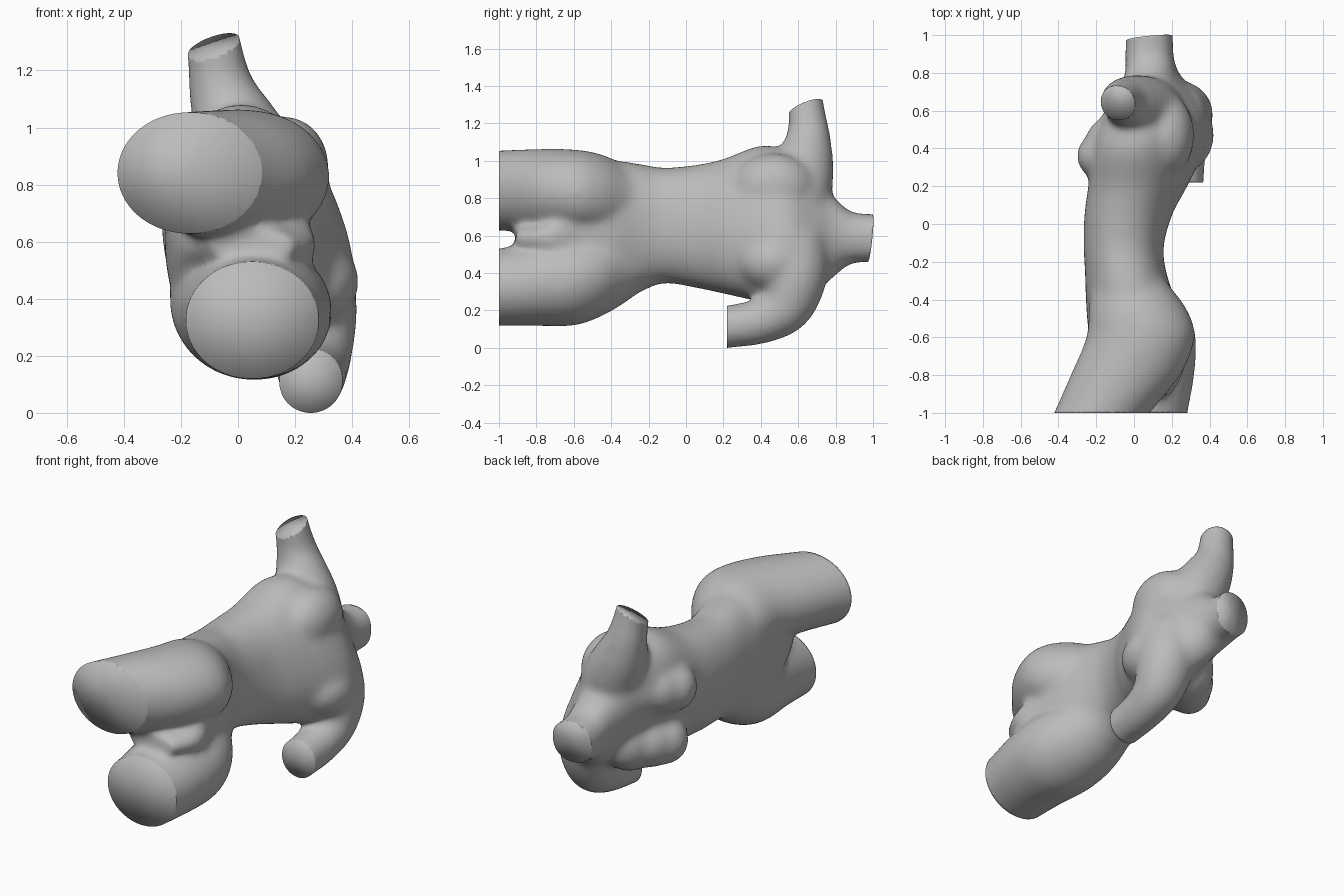
import bpy, bmesh, math
from mathutils import Vector, Matrix

if "Cube" in bpy.data.objects:
    bpy.data.objects.remove(bpy.data.objects["Cube"])

bm = bmesh.new()
N = 32


def spline(rows, steps=6):
    """Catmull-Rom interpolation of section rows."""
    out = []
    for i in range(len(rows) - 1):
        p = [rows[max(0, min(len(rows) - 1, i + k))] for k in (-1, 0, 1, 2)]
        for s in range(steps):
            t = s / steps
            out.append([0.5 * (2 * b + (c - a) * t + (2 * a - 5 * b + 4 * c - d) * t * t
                               + (3 * b - a - 3 * c + d) * t ** 3) for a, b, c, d in zip(*p)])
    return out + [list(rows[-1])]


def skin(rings):
    vs = [[bm.verts.new(p) for p in r] for r in rings]
    for a, b in zip(vs, vs[1:]):
        for i in range(N):
            j = (i + 1) % N
            bm.faces.new((a[i], a[j], b[j], b[i]))
    bm.faces.new(vs[0][::-1])
    bm.faces.new(vs[-1])


def body(rows, power=1.0):
    """Loft of (super)ellipses across y: y, cx, cz, rx, rz, tilt in degrees."""
    rings = []
    for y, cx, cz, rx, rz, tilt in spline(rows):
        t = math.radians(tilt)
        ring = []
        for i in range(N):
            a = 2 * math.pi * i / N
            c, s = math.cos(a), math.sin(a)
            u = rx * math.copysign(abs(c) ** power, c)
            w = rz * math.copysign(abs(s) ** power, s)
            ring.append((cx + u * math.cos(t) - w * math.sin(t), y,
                         cz + u * math.sin(t) + w * math.cos(t)))
        rings.append(ring)
    skin(rings)


def limb(rows):
    """Round tube along a path: x, y, z, radius."""
    pts = spline(rows)
    rings = []
    for i, (x, y, z, r) in enumerate(pts):
        d = Vector(pts[min(i + 1, len(pts) - 1)][:3]) - Vector(pts[max(i - 1, 0)][:3])
        d.normalize()
        u = d.cross(Vector((1, 0, 0))).normalized()
        v = d.cross(u)
        rings.append([Vector((x, y, z)) + r * (u * math.cos(2 * math.pi * k / N)
                      + v * math.sin(2 * math.pi * k / N)) for k in range(N)])
    skin(rings)


def ball(c, r):
    m = Matrix.Translation(c) @ Matrix.Diagonal((*r, 1))
    bmesh.ops.create_uvsphere(bm, u_segments=32, v_segments=16, radius=1, matrix=m)


# torso and neck
body([(-.91, .05, .585, .15, .06, 0), (-.75, .04, .588, .235, .11, 0),
      (-.58, .0, .60, .24, .29, 0), (-.40, -.02, .61, .235, .385, 0),
      (-.25, -.045, .64, .215, .345, 0), (-.12, -.055, .655, .212, .31, 2),
      (.05, -.03, .65, .23, .33, 7), (.20, .02, .65, .25, .365, 14),
      (.40, .08, .665, .265, .43, 20), (.55, .12, .645, .24, .425, 24),
      (.68, .12, .61, .185, .34, 25), (.78, .10, .595, .142, .23, 15),
      (.88, .082, .59, .13, .142, 0), (1.0, .083, .587, .125, .13, 0),
      (1.1, .083, .587, .125, .13, 0)], .9)
# upper and lower thighs with buttocks
body([(-.15, -.04, .76, .13, .13, 0), (-.30, -.025, .79, .195, .175, 0),
      (-.45, .02, .815, .26, .22, 0),
      (-.60, .035, .83, .288, .232, 0), (-.80, -.045, .838, .292, .226, 0),
      (-1.0, -.17, .842, .255, .215, 0), (-1.1, -.23, .84, .245, .21, 0)])
body([(-.15, -.04, .51, .13, .13, 0), (-.30, -.025, .44, .195, .18, 0),
      (-.45, .02, .39, .26, .22, 0),
      (-.60, .05, .362, .278, .243, 0), (-.80, .06, .345, .26, .228, 0),
      (-1.0, .05, .325, .235, .207, 0), (-1.1, .045, .325, .23, .205, 0)])
# raised arm and hanging arm
limb([(.13, .57, .70, .17), (.055, .61, .87, .175), (-.015, .64, 1.02, .15),
      (-.058, .655, 1.14, .117), (-.08, .645, 1.26, .10), (-.11, .625, 1.42, .095)])
limb([(.19, .57, .56, .19), (.245, .58, .38, .175), (.257, .53, .225, .148),
      (.26, .40, .145, .124), (.255, .22, .113, .115), (.25, .10, .10, .113)])
# shoulder blades
ball((.17, .47, .86), (.15, .22, .18))
ball((.25, .47, .46), (.175, .2, .16))
# breasts with their upper slopes
for z, dx in ((.76, 0), (.42, .06)):
    ball((-.165 + dx, .36, z), (.14, .13, .145))
    ball((-.115 + dx, .41, z + .005), (.15, .165, .16))
    ball((-.03 + dx, .48, z + .01), (.16, .20, .18))

bmesh.ops.recalc_face_normals(bm, faces=bm.faces[:])
me = bpy.data.meshes.new("torso_sculpture")
bm.to_mesh(me)
bm.free()
ob = bpy.data.objects.new("torso_sculpture", me)
bpy.context.collection.objects.link(ob)
bpy.context.view_layer.objects.active = ob
ob.select_set(True)

# fuse the parts and soften the joins
m = ob.modifiers.new("fuse", 'REMESH')
m.mode = 'VOXEL'
m.voxel_size = 0.014
bpy.ops.object.modifier_apply(modifier="fuse")
m = ob.modifiers.new("soften", 'SMOOTH')
m.factor = 0.5
m.iterations = 40
bpy.ops.object.modifier_apply(modifier="soften")

# flat cuts through neck, thighs and both arms
bm = bmesh.new()
bm.from_mesh(me)


def cut(co, no, inside):
    faces = [f for f in bm.faces if inside(f.calc_center_median())]
    geom = list({v for f in faces for v in f.verts}) + \
        list({e for f in faces for e in f.edges}) + faces
    bmesh.ops.bisect_plane(bm, geom=geom, plane_co=co, plane_no=no, clear_outer=True)
    rim = [e for e in bm.edges if e.is_boundary]
    caps = bmesh.ops.holes_fill(bm, edges=rim, sides=0)["faces"]
    bmesh.ops.poke(bm, faces=caps)


cut((0, -1, 0), (0, -1, 0), lambda c: c.y < -.95)
cut((.2, 1, .63), (-.1, 1, -.1), lambda c: c.y > .9)
cut((-.085, .635, 1.283), (-.35, -.4, 1), lambda c: c.z > 1.14)
cut((.25, .22, .11), (0, -1, 0), lambda c: c.z < .235 and .0 < c.y < .34 and c.x > .08)
low = min(v.co.z for v in bm.verts)
bmesh.ops.translate(bm, verts=bm.verts[:], vec=(0, 0, -low))
bm.to_mesh(me)
bm.free()

mat = bpy.data.materials.new("plain grey")
mat.diffuse_color = (.5, .5, .5, 1)
mat.use_nodes = True
mat.node_tree.nodes["Principled BSDF"].inputs["Base Color"].default_value = mat.diffuse_color
me.materials.clear()
me.materials.append(mat)
bpy.ops.object.shade_smooth()
